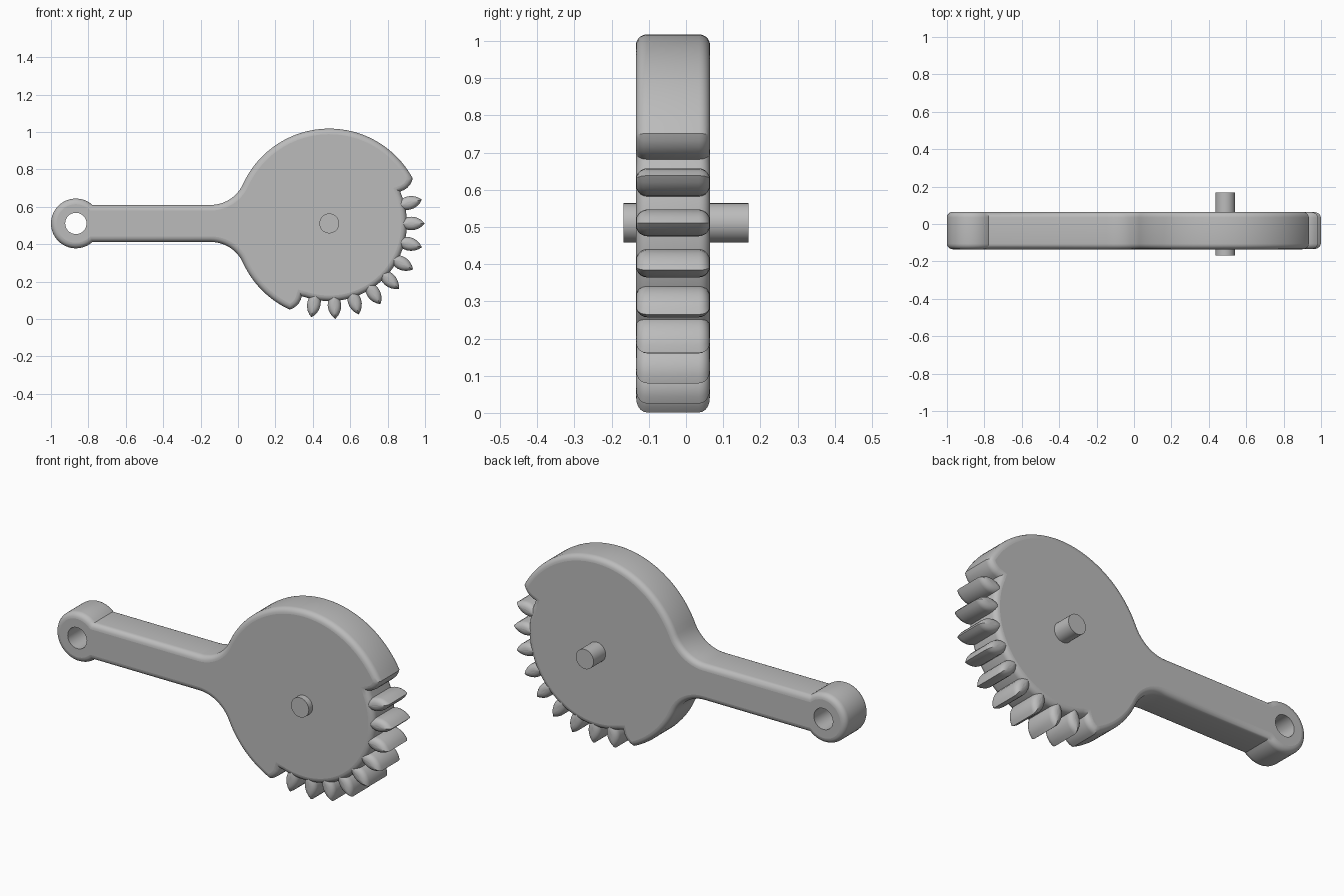
import bpy, bmesh
from math import sin, cos, asin, acos, atan2, pi, radians, sqrt
from mathutils import Vector

if "Cube" in bpy.data.objects:
    bpy.data.objects.remove(bpy.data.objects["Cube"])

grey = bpy.data.materials.new("plain_grey")
grey.use_nodes = True
grey.diffuse_color = (0.5, 0.5, 0.5, 1)
grey.node_tree.nodes["Principled BSDF"].inputs["Base Color"].default_value = (0.5, 0.5, 0.5, 1)

# Main dimensions
CENTRE = Vector((0.488, 0.511))      # gear axis in x, z
EYE = Vector((-0.867, 0.511))        # eye at the end of the handle
EYE_R, HOLE_R = 0.133, 0.057
DISC_R, ROOT_R = 0.507, 0.415
HANDLE = 0.099                       # half height of the handle
FILLET = 0.19
MID_Y, HALF_Y, ROUND = -0.035, 0.1, 0.03
PITCH = radians(14.4)
TOOTH_R, TOOTH_C, TOOTH_U = 0.092, 0.056, 0.438   # two arcs make a leaf


def arc(centre, r, a, b, n):
    return [centre + Vector((cos(a + (b - a) * i / n), sin(a + (b - a) * i / n))) * r
            for i in range(n + 1)]


def polar(u, v, angle):
    """Point at radial distance u and sideways distance v from the gear axis."""
    return CENTRE + Vector((u * cos(angle) - v * sin(angle), u * sin(angle) + v * cos(angle)))


def inset(points, d):
    """Move a counter-clockwise outline inwards by d."""
    out = []
    for i, p in enumerate(points):
        e1 = (p - points[i - 1]).normalized()
        e2 = (points[(i + 1) % len(points)] - p).normalized()
        n1, n2 = Vector((-e1.y, e1.x)), Vector((-e2.y, e2.x))
        out.append(p + (n1 + n2) * d / (1 + n1.dot(n2)))
    return out


def finish(name, bm):
    bmesh.ops.recalc_face_normals(bm, faces=bm.faces)
    mesh = bpy.data.meshes.new(name)
    bm.to_mesh(mesh)
    bm.free()
    mesh.materials.append(grey)
    obj = bpy.data.objects.new(name, mesh)
    bpy.context.collection.objects.link(obj)
    bpy.ops.object.select_all(action='DESELECT')
    obj.select_set(True)
    bpy.context.view_layer.objects.active = obj
    bpy.ops.object.shade_smooth_by_angle(angle=radians(32))
    return obj


def loft(bm, rings):
    """Skin a list of (outline, y) rings; return the edges of the two ends."""
    loops = [[bm.verts.new((p.x, y, p.y)) for p in pts] for pts, y in rings]
    n = len(loops[0])
    for a, b in zip(loops, loops[1:]):
        for i in range(n):
            j = (i + 1) % n
            bm.faces.new((a[i], a[j], b[j], b[i]))
    return [[bm.edges.get((l[i], l[(i + 1) % n])) for i in range(n)] for l in (loops[0], loops[-1])]


def rounded_plate(name, outline_at, half, hole=None, steps=5):
    """Plate with rounded rims; outline_at(d) gives the outline inset by d."""
    bm = bmesh.new()
    rim = []
    for i in range(steps + 1):
        a = pi / 2 * i / steps
        rim.append((outline_at(ROUND * (1 - sin(a))), half - ROUND + ROUND * cos(a)))
    rings = [(p, MID_Y + y) for p, y in rim] + [(p, MID_Y - y) for p, y in reversed(rim)]
    ends = loft(bm, rings)
    if hole:
        for end, extra in zip(ends, loft(bm, [(hole, MID_Y + half), (hole, MID_Y - half)])):
            end += extra
    for end, side in zip(ends, (1, -1)):
        bmesh.ops.triangle_fill(bm, use_beauty=True, edges=end, normal=(0, side, 0))
        for e in end:
            e.smooth = False
    return finish(name, bm)


# Flank of the partial tooth that ends the plain rim, from the rim to the root
def flank(side, angle):
    t0, t1 = asin((DISC_R - TOOTH_U) / TOOTH_R), asin((ROOT_R - TOOTH_U) / TOOTH_R)
    ts = [t0 + (t1 - t0) * i / 5 for i in range(6)]
    return [polar(TOOTH_U + TOOTH_R * sin(t), side * (TOOTH_R * cos(t) - TOOTH_C), angle) for t in ts]


# Body: plain rim, fillets, handle and eye in one outline
rise = HANDLE + FILLET
run = sqrt((DISC_R + FILLET) ** 2 - rise ** 2)
tilt = atan2(rise, run)
notch = asin(HANDLE / EYE_R)
start, stop = 2 * PITCH, 2 * pi - 8 * PITCH
gap = atan2(0.033, ROOT_R)
body = arc(CENTRE, DISC_R, start + 0.05, pi - tilt, 44)
body += arc(CENTRE + Vector((-run, rise)), FILLET, -tilt, -pi / 2, 12)[1:]
body += arc(EYE, EYE_R, notch, 2 * pi - notch, 40)
body += arc(CENTRE + Vector((-run, -rise)), FILLET, pi / 2, tilt, 12)
body += arc(CENTRE, DISC_R, pi + tilt, stop - 0.05, 15)[1:]
body += flank(1, stop)
body += arc(CENTRE, ROOT_R, stop + gap, 2 * pi + start - gap, 60)[1:-1]
body += flank(-1, start)[::-1]
rounded_plate("crank_body", lambda d: inset(body, d), HALF_Y, arc(EYE, HOLE_R, 0, 2 * pi, 32)[:-1])


# Leaf-shaped teeth around the toothed part of the rim
def leaf(d, angle, n=8):
    r = TOOTH_R - d
    tip = acos(TOOTH_C / r)
    ts = [-tip + 2 * tip * i / n for i in range(n)]
    return ([polar(TOOTH_U + r * sin(t), TOOTH_C - r * cos(t), angle) for t in ts]
            + [polar(TOOTH_U - r * sin(t), r * cos(t) - TOOTH_C, angle) for t in ts])


for k in range(9):
    rounded_plate(f"tooth_{k + 1}", lambda d: leaf(d, (1 - k) * PITCH), HALF_Y - 0.0005)

# Axle pin through the gear
bm = bmesh.new()
pin = arc(CENTRE, 0.053, 0, 2 * pi, 32)[:-1]
for end in loft(bm, [(pin, 0.168), (pin, -0.168)]):
    bmesh.ops.contextual_create(bm, geom=end)
finish("axle_pin", bm)
